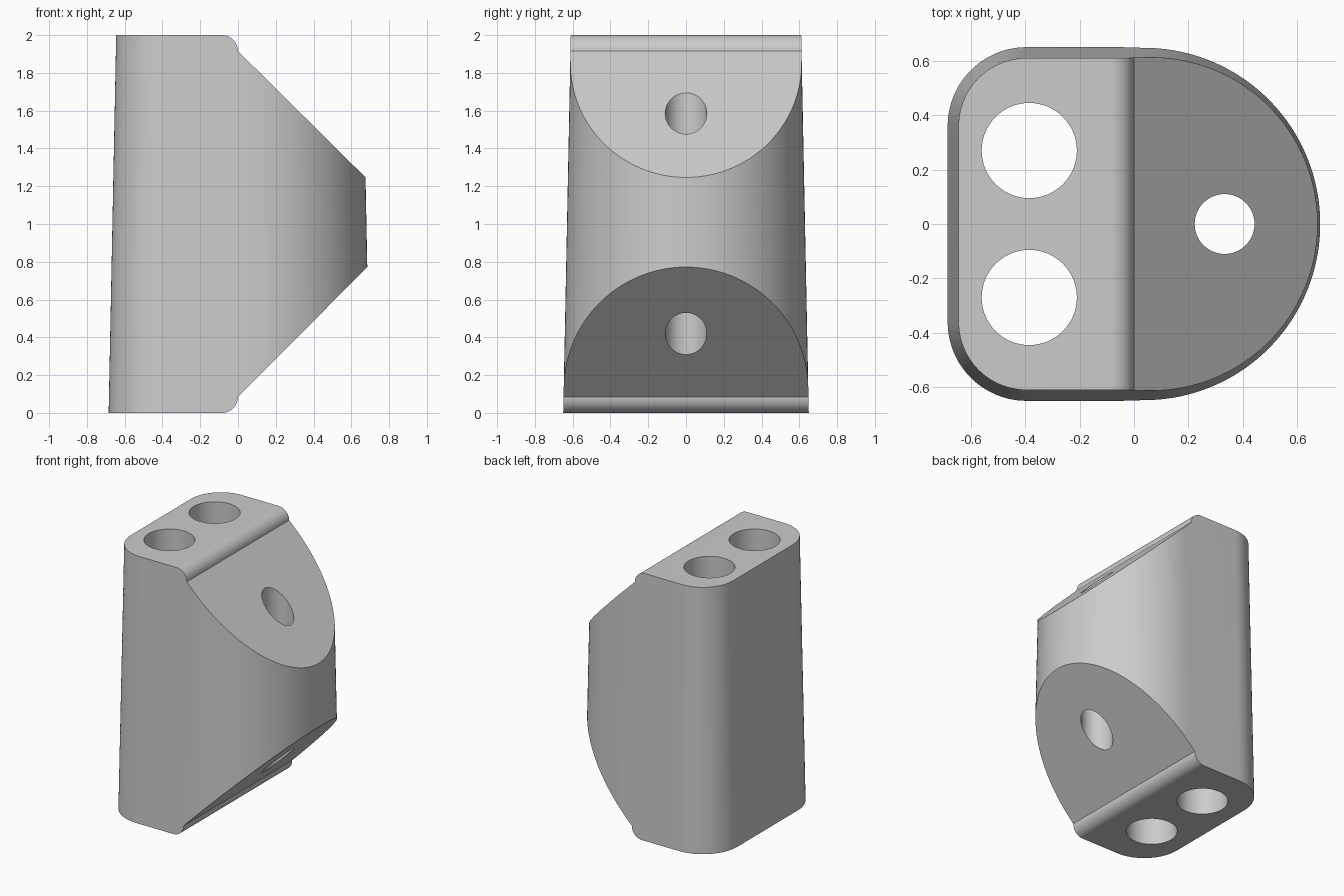
import bpy, bmesh
from math import cos, sin, radians

if "Cube" in bpy.data.objects:
    bpy.data.objects.remove(bpy.data.objects["Cube"], do_unlink=True)

grey = bpy.data.materials.new("plain grey")
grey.use_nodes = True
colour = (0.6, 0.6, 0.6, 1)
grey.diffuse_color = colour
grey.node_tree.nodes["Principled BSDF"].inputs["Base Color"].default_value = colour


def arc(cx, cy, r, start, end, steps):
    angles = [radians(start + (end - start) * i / steps) for i in range(steps + 1)]
    return [(cx + r * cos(a), cy + r * sin(a)) for a in angles]


def loft(name, lower, upper):
    """Closed solid between two matching rings of points."""
    bm = bmesh.new()
    a = [bm.verts.new(p) for p in lower]
    b = [bm.verts.new(p) for p in upper]
    bm.faces.new(a)
    bm.faces.new(b)
    for i in range(len(a)):
        j = (i + 1) % len(a)
        bm.faces.new((a[i], a[j], b[j], b[i]))
    bmesh.ops.recalc_face_normals(bm, faces=bm.faces)
    mesh = bpy.data.meshes.new(name)
    bm.to_mesh(mesh)
    bm.free()
    mesh.materials.append(grey)
    obj = bpy.data.objects.new(name, mesh)
    bpy.context.collection.objects.link(obj)
    return obj


def boolean(target, cutter, operation):
    mod = target.modifiers.new(cutter.name, "BOOLEAN")
    mod.operation = operation
    mod.solver = "EXACT"
    mod.object = cutter
    bpy.context.view_layer.objects.active = target
    bpy.ops.object.modifier_apply(modifier=mod.name)
    bpy.data.objects.remove(cutter, do_unlink=True)


def outline(inset, z):
    """Round nose on the right, two rounded corners on the left."""
    half, corner = 0.65 - inset, 0.29 - inset
    ring = arc(0.05, 0, half, -90, 90, 96)
    ring += arc(-0.395, 0.36, corner, 90, 180, 24)
    ring += arc(-0.395, -0.36, corner, 180, 270, 24)
    return [(x, y, z) for x, y in ring]


# Tapered body
body = loft("tapered_block", outline(0, 0), outline(0.04, 2))

# Side profile: sloped nose faces and rounded shoulders
side = [(-1, 0)] + arc(-0.085, 0.085, 0.085, -90, 0, 12)
side += [(0.8, 0.888), (0.8, 1.123)]
side += arc(-0.085, 1.915, 0.085, 0, 90, 12) + [(-1, 2)]
profile = loft("side_profile", [(x, -1, z) for x, z in side], [(x, 1, z) for x, z in side])
boolean(body, profile, "INTERSECT")

# Vertical through holes
for x, y, r in ((-0.385, 0.27, 0.175), (-0.385, -0.27, 0.175), (0.333, 0, 0.11)):
    ring = arc(x, y, r, 0, 360, 64)[:-1]
    hole = loft("hole", [(u, v, -0.5) for u, v in ring], [(u, v, 2.5) for u, v in ring])
    boolean(body, hole, "DIFFERENCE")

bpy.ops.object.select_all(action="DESELECT")
body.select_set(True)
bpy.context.view_layer.objects.active = body
bpy.ops.object.shade_smooth_by_angle(angle=radians(30))
